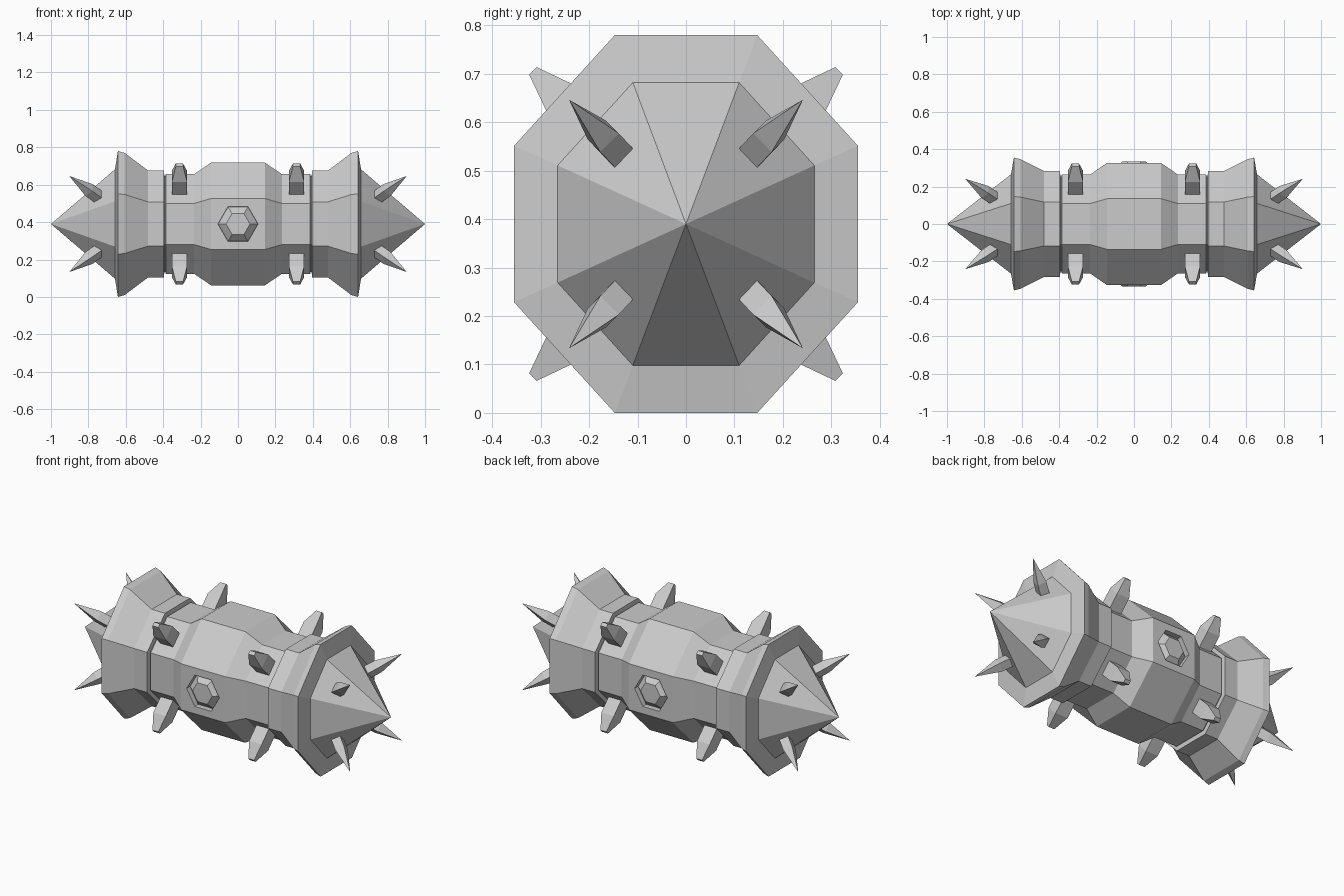
import bpy, bmesh, math
from mathutils import Vector

if "Cube" in bpy.data.objects:
    bpy.data.objects.remove(bpy.data.objects["Cube"])

CZ = 0.39  # height of the long axis


def make_object(name, bm):
    bmesh.ops.remove_doubles(bm, verts=bm.verts, dist=1e-5)
    bmesh.ops.recalc_face_normals(bm, faces=bm.faces)
    me = bpy.data.meshes.new(name)
    bm.to_mesh(me)
    bm.free()
    ob = bpy.data.objects.new(name, me)
    bpy.context.collection.objects.link(ob)
    return ob


def loft(name, rings):
    bm = bmesh.new()
    loops = [[bm.verts.new(p) for p in ring] for ring in rings]
    for a, b in zip(loops, loops[1:]):
        n = len(a)
        for i in range(n):
            bm.faces.new((a[i], a[(i + 1) % n], b[(i + 1) % n], b[i]))
    bm.faces.new(loops[0])
    bm.faces.new(loops[-1])
    return make_object(name, bm)


def octagon(x, ry, rz):
    # flat-sided octagon; ry and rz are the distances to the flats
    k = 1 / math.cos(math.pi / 8)
    angles = [math.pi / 8 + i * math.pi / 4 for i in range(8)]
    return [Vector((x, ry * k * math.cos(a), CZ + rz * k * math.sin(a))) for a in angles]


def hexagon(r, y):
    return [Vector((r * math.cos(i * math.pi / 3), y, CZ + r * math.sin(i * math.pi / 3)))
            for i in range(6)]


def spike(name, base, direction, tangent, stations):
    # stations: (distance, half width across, half width along)
    d = direction.normalized()
    t = tangent.normalized()
    u = d.cross(t).normalized()
    rings = []
    for s, a, b in stations:
        c = base + d * s
        rings.append([c + t * a * i + u * b * j for i, j in ((1, 1), (-1, 1), (-1, -1), (1, -1))])
    return loft(name, rings)


# octagonal body: half profile mirrored about x = 0
half = [(0.144, 0.327, 0.328), (0.235, 0.264, 0.266), (0.386, 0.264, 0.266),
        (0.387, 0.255, 0.257), (0.394, 0.255, 0.257), (0.395, 0.283, 0.286),
        (0.481, 0.283, 0.286), (0.606, 0.346, 0.38), (0.642, 0.355, 0.39),
        (0.658, 0.265, 0.292), (0.9999, 0.0002, 0.0002)]
profile = [(-x, a, b) for x, a, b in reversed(half)] + half
body = loft("body", [octagon(*p) for p in profile])

# hexagonal sockets with a raised stud, front and back
for side, label in ((-1, "front"), (1, "back")):
    cutter = loft(label + "_socket_cutter", [hexagon(0.107, side * 0.295), hexagon(0.107, side * 0.4)])
    cutter.hide_render = True
    cutter.hide_set(True)
    cut = body.modifiers.new(label + "_socket", 'BOOLEAN')
    cut.operation = 'DIFFERENCE'
    cut.solver = 'EXACT'
    cut.object = cutter
    loft(label + "_stud", [hexagon(0.107, side * 0.29), hexagon(0.105, side * 0.297),
                           hexagon(0.064, side * 0.333)])

# blunt spikes around the body and sharp spikes on the end cones
for sx in (-1, 1):
    for sy in (-1, 1):
        for sz in (-1, 1):
            across = Vector((0, -sz, sy))
            spike("body_spike", Vector((sx * 0.313, 0, CZ)), Vector((0, sy, sz)), across,
                  [(0.22, 0.042, 0.041), (0.36, 0.042, 0.041), (0.447, 0.011, 0.019)])
            spike("end_spike", Vector((sx * 0.75, sy * 0.14, CZ + sz * 0.148)),
                  Vector((sx * 0.15, sy * 0.10, sz * 0.107)), across,
                  [(-0.04, 0.027, 0.026), (0.065, 0.027, 0.026), (0.21, 0.0005, 0.0005)])
